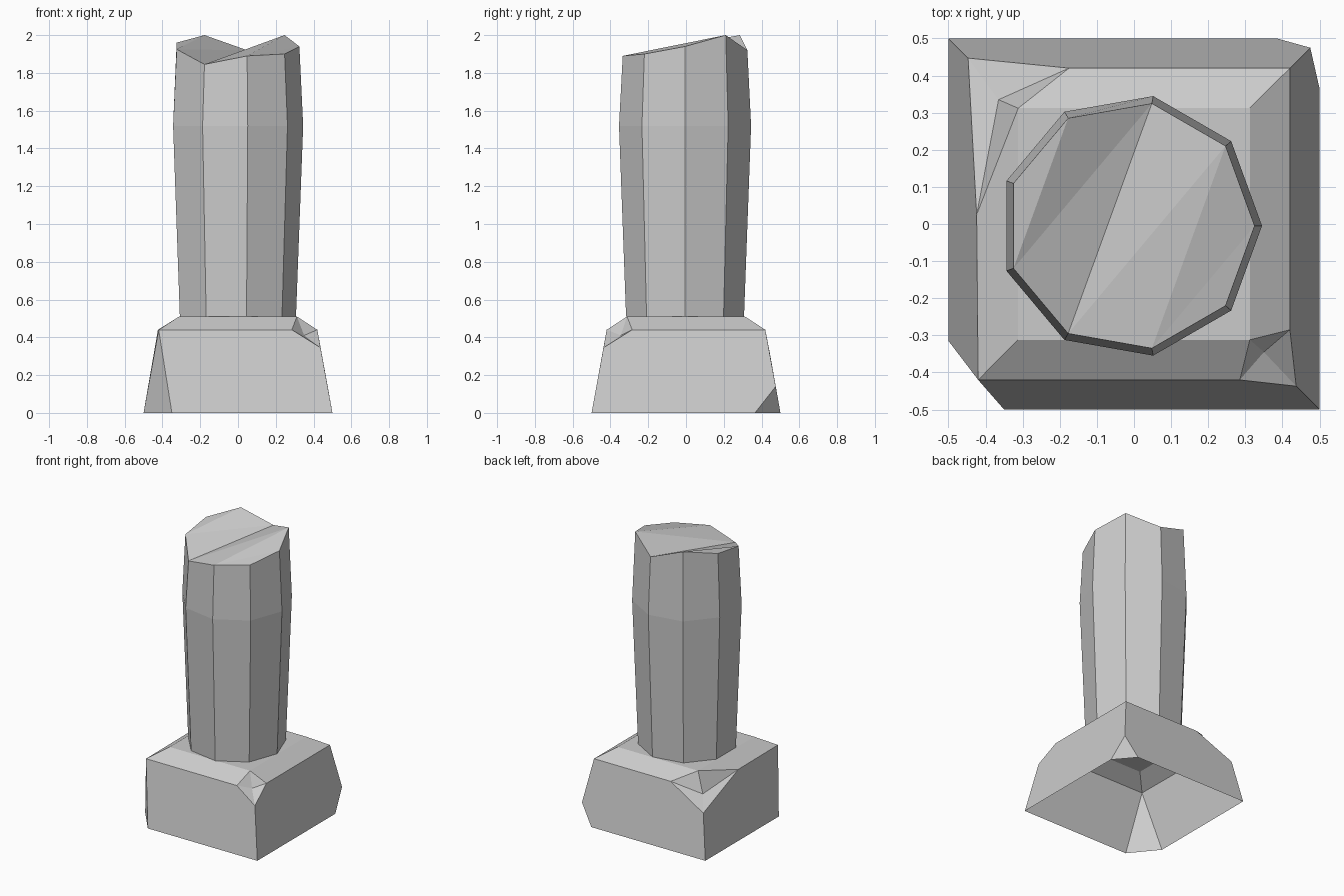
import bpy
from math import cos, sin, radians

cube = bpy.data.objects.get("Cube")
if cube:
    bpy.data.objects.remove(cube, do_unlink=True)

stone = bpy.data.materials.new("grey stone")
stone.use_nodes = True
GREY = (0.6, 0.6, 0.6, 1)
stone.diffuse_color = GREY
stone.node_tree.nodes["Principled BSDF"].inputs["Base Color"].default_value = GREY


def add_part(name, verts, faces):
    mesh = bpy.data.meshes.new(name)
    mesh.from_pydata(verts, [], faces)
    mesh.materials.append(stone)
    mesh.update()
    part = bpy.data.objects.new(name, mesh)
    bpy.context.collection.objects.link(part)
    return part


# Column: nine-sided, bulging, with a jagged broken top
SIDES = 9
break_heights = [1.94, 2.0, 1.92, 2.0, 1.96, 1.925, 1.845, 1.89, 1.90]
rings = [(0.317, [0.51] * SIDES), (0.355, [1.52] * SIDES), (0.335, break_heights)]
verts = []
for radius, heights in rings:
    for i, z in enumerate(heights):
        a = radians(i * 360 / SIDES)
        verts.append((radius * cos(a) - 0.01, radius * sin(a) - 0.005, z))
faces = []
for r in range(len(rings) - 1):
    for i in range(SIDES):
        j = (i + 1) % SIDES
        lo, hi = r * SIDES, (r + 1) * SIDES
        faces.append((lo + i, lo + j, hi + j, hi + i))

# Broken surface: zigzag of triangles across the top ring
top = 2 * SIDES
low, high = 4, 4
for step in range(SIDES - 2):
    if step == 0:
        tri = (3, 4, 5)
        low, high = 3, 5
    elif step % 2:
        tri = (low - 1, low, high)
        low -= 1
    else:
        tri = (low, high, high + 1)
        high += 1
    faces.append(tuple(top + k % SIDES for k in tri))
add_part("broken_column", verts, faces)

# Plinth: open tapered block with chipped corners and a sloped shoulder
points = {
    # front corner on the -x side, cut to a wedge
    "a0": (-0.35, -0.5, 0), "a1": (-0.5, -0.315, 0), "A": (-0.42, -0.42, 0.44),
    # front corner on the +x side, dented at the shoulder
    "b0": (0.5, -0.5, 0), "be": (0.437, -0.437, 0.345), "b1": (0.285, -0.42, 0.44),
    "b2": (0.42, -0.285, 0.44), "bc": (0.35, -0.345, 0.41),
    # back corner on the +x side, chipped at the foot
    "c0": (0.5, 0.365, 0), "c1": (0.385, 0.5, 0), "ce": (0.475, 0.475, 0.14),
    "C": (0.42, 0.42, 0.44),
    # back corner on the -x side, deeply dented
    "d0": (-0.5, 0.5, 0), "de": (-0.447, 0.447, 0.3), "d1": (-0.175, 0.42, 0.44),
    "d2": (-0.424, 0.025, 0.44), "dc": (-0.365, 0.335, 0.37),
}
# Square top under the column
for key, sx, sy in (("Ai", -1, -1), ("Bi", 1, -1), ("Ci", 1, 1), ("Di", -1, 1)):
    points[key] = (sx * 0.312, sy * 0.312, 0.51)

outlines = [
    "a0 b0 be b1 A", "b0 c0 ce C b2 be", "c1 d0 de d1 C ce", "d0 a1 A d2 de",  # sides
    "a1 a0 A", "c0 c1 ce",                                                    # chips
    "A b1 Bi Ai", "b2 C Ci Bi", "C d1 Di Ci", "d2 A Ai Di",                   # shoulder
    "Ai Bi Ci Di",                                                            # top
]
# Each dent is a fan of triangles round its sunken point
for centre, rim in (("bc", "b1 be b2 Bi"), ("dc", "d1 de d2 Di")):
    rim = rim.split()
    for i, p in enumerate(rim):
        outlines.append(f"{p} {rim[(i + 1) % 4]} {centre}")

names = list(points)
add_part("plinth", list(points.values()),
         [[names.index(n) for n in line.split()] for line in outlines])
